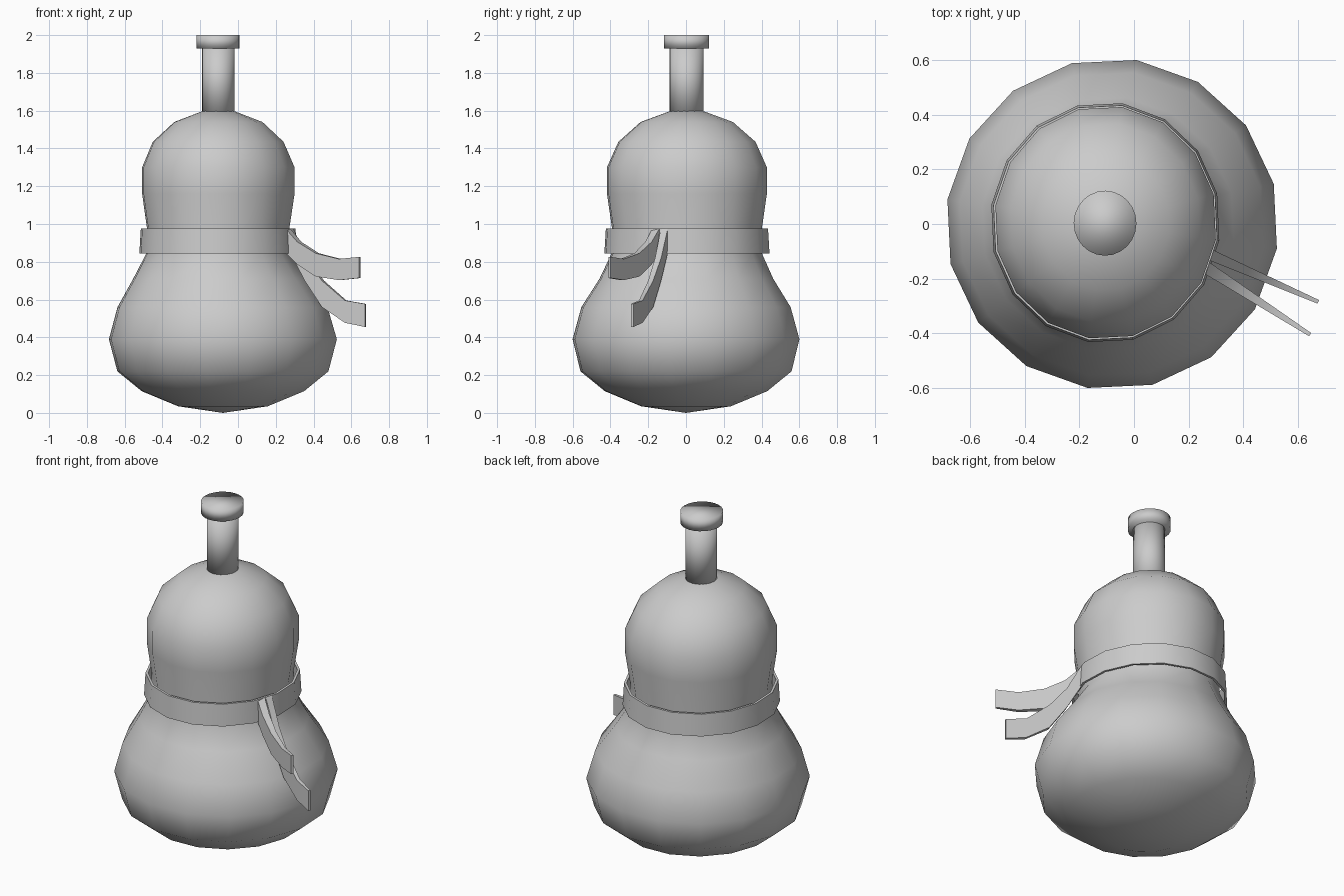
import bpy, bmesh, math

if "Cube" in bpy.data.objects:
    bpy.data.objects.remove(bpy.data.objects["Cube"])

TURN = math.radians(14)


def finish(name, bm, angle=None):
    bmesh.ops.recalc_face_normals(bm, faces=bm.faces)
    mesh = bpy.data.meshes.new(name)
    bm.to_mesh(mesh)
    bm.free()
    obj = bpy.data.objects.new(name, mesh)
    bpy.context.collection.objects.link(obj)
    bpy.ops.object.select_all(action='DESELECT')
    obj.select_set(True)
    bpy.context.view_layer.objects.active = obj
    if angle is None:
        bpy.ops.object.shade_smooth()
    else:
        bpy.ops.object.shade_smooth_by_angle(angle=math.radians(angle))
    return obj


def ring(bm, n, z, cx, cy, rx, ry):
    return [bm.verts.new((cx + rx * math.cos(TURN + 2 * math.pi * i / n),
                          cy + ry * math.sin(TURN + 2 * math.pi * i / n), z))
            for i in range(n)]


def bridge(bm, a, b):
    n = len(a)
    for i in range(n):
        bm.faces.new((a[i], a[(i + 1) % n], b[(i + 1) % n], b[i]))


def lathe(name, n, rows, bottom=None, top=None, closed=False, angle=None):
    """Rows are (z, cx, cy, rx, ry); ends are poles, flat lids, or joined."""
    bm = bmesh.new()
    rings = [ring(bm, n, *r) for r in rows]
    for a, b in zip(rings, rings[1:]):
        bridge(bm, a, b)
    if closed:
        bridge(bm, rings[-1], rings[0])
    else:
        for loop, pole in ((rings[0], bottom), (rings[-1], top)):
            if pole:
                tip = bm.verts.new(pole)
                for i in range(n):
                    bm.faces.new((loop[i], loop[(i + 1) % n], tip))
            else:
                bm.faces.new(loop)
    return finish(name, bm, angle)


# Gourd body with 16 sides; the upper bulb sits slightly off the lower axis
lathe("gourd_body", 16, [
    (0.035, -0.08, 0, 0.24, 0.24),
    (0.115, -0.08, 0, 0.435, 0.435),
    (0.22, -0.08, 0, 0.565, 0.565),
    (0.39, -0.08, 0, 0.61, 0.607),
    (0.56, -0.082, 0, 0.562, 0.56),
    (0.71, -0.095, 0.002, 0.465, 0.465),
    (0.845, -0.105, 0.004, 0.384, 0.402),
    (0.97, -0.105, 0.005, 0.38, 0.40),
    (1.16, -0.104, 0.005, 0.408, 0.428),
    (1.30, -0.104, 0.005, 0.408, 0.428),
    (1.435, -0.105, 0.005, 0.35, 0.367),
    (1.54, -0.104, 0.004, 0.236, 0.247),
], bottom=(-0.08, 0, 0), top=(-0.104, 0.004, 1.63))

# Sash band, a thin slightly flared hoop
lathe("sash_band", 16, [
    (0.845, -0.105, 0.005, 0.422, 0.442),
    (0.975, -0.105, 0.005, 0.414, 0.434),
    (0.975, -0.105, 0.005, 0.400, 0.420),
    (0.845, -0.105, 0.005, 0.408, 0.428),
], closed=True, angle=35)

# Spout and stopper
lathe("spout", 24, [(z, -0.104, 0.003, 0.086, 0.09) for z in (1.57, 1.935)])
lathe("stopper", 24, [(z, -0.106, 0.003, 0.115, 0.119) for z in (1.93, 2.0)])


def tail(name, y0, y1, thick, rows):
    """Hanging ribbon: rows are (x, z_top, z_bottom), thinning to the tip."""
    bm = bmesh.new()
    xs, xe = rows[0][0], rows[-1][0]
    loops = []
    for x, zt, zb in rows:
        t = (x - xs) / (xe - xs)
        y = y0 + (y1 - y0) * t
        h = (thick + (0.014 - thick) * t) / 2
        # offset square to the ribbon's heading
        d = math.hypot(xe - xs, y1 - y0)
        ox, oy = -(y1 - y0) / d * h, (xe - xs) / d * h
        loops.append([bm.verts.new(p) for p in (
            (x - ox, y - oy, zb), (x + ox, y + oy, zb),
            (x + ox, y + oy, zt), (x - ox, y - oy, zt))])
    for a, b in zip(loops, loops[1:]):
        bridge(bm, a, b)
    bm.faces.new(loops[0])
    bm.faces.new(loops[-1])
    finish(name, bm, 35)


# Two sash tails
tail("upper_tail", -0.16, -0.405, 0.045, [
    (0.265, 0.975, 0.845), (0.325, 0.905, 0.785), (0.42, 0.845, 0.722),
    (0.54, 0.815, 0.703), (0.645, 0.826, 0.714)])
tail("lower_tail", -0.115, -0.285, 0.04, [
    (0.285, 0.975, 0.845), (0.36, 0.82, 0.70), (0.45, 0.70, 0.56),
    (0.57, 0.595, 0.477), (0.675, 0.577, 0.455)])
